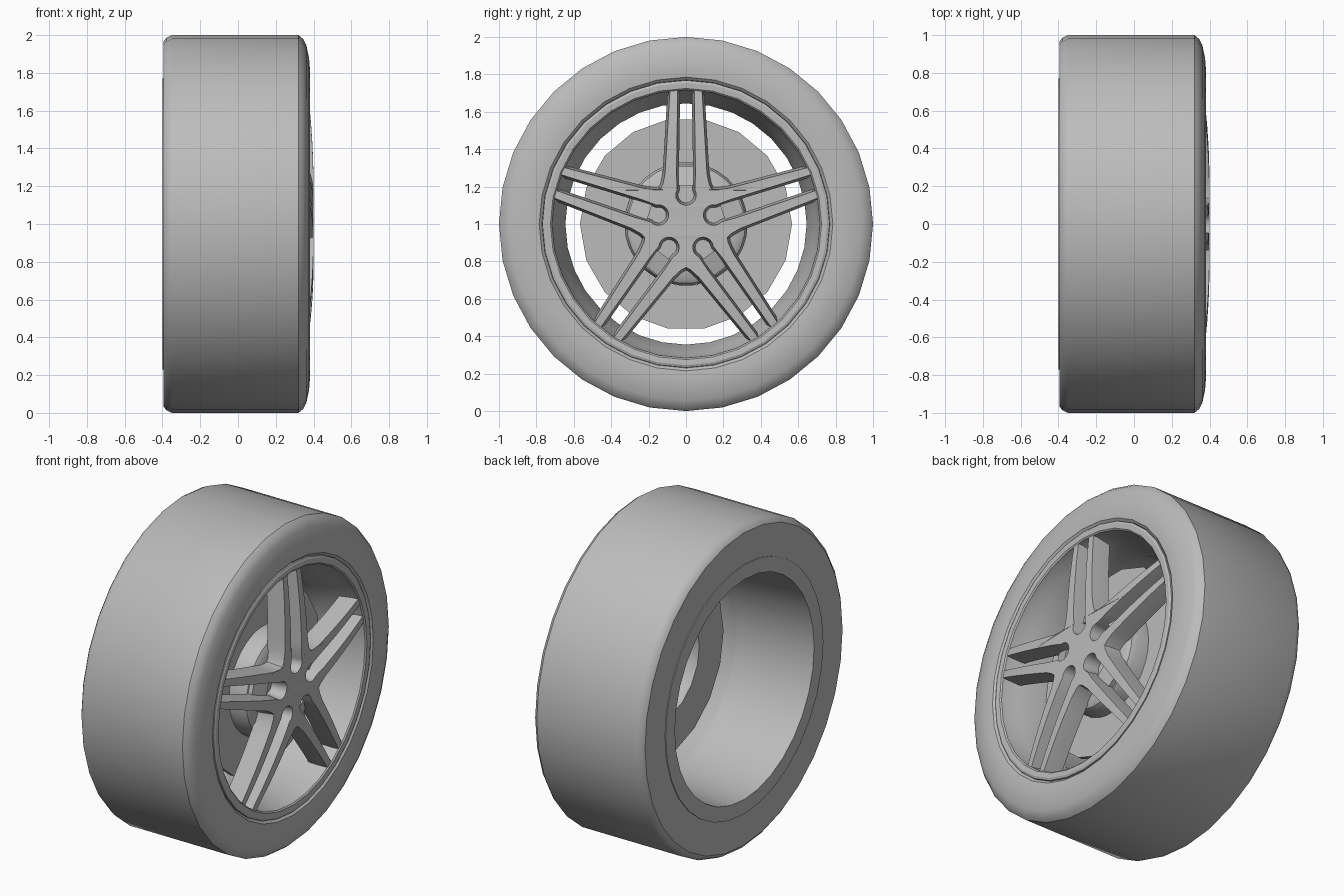
import bpy
import bmesh
import math
from mathutils import Matrix, Vector

cube = bpy.data.objects.get("Cube")
if cube:
    bpy.data.objects.remove(cube, do_unlink=True)

grey = bpy.data.materials.new("plain_grey")
grey.use_nodes = True
grey.diffuse_color = (0.5, 0.5, 0.5, 1)
grey.node_tree.nodes["Principled BSDF"].inputs["Base Color"].default_value = (0.5, 0.5, 0.5, 1)


def finish(name, mesh, angle=35):
    """Link a mesh as a named, smooth-shaded part."""
    obj = bpy.data.objects.new(name, mesh)
    bpy.context.collection.objects.link(obj)
    mesh.materials.clear()
    mesh.materials.append(grey)
    bpy.ops.object.select_all(action="DESELECT")
    obj.select_set(True)
    bpy.context.view_layer.objects.active = obj
    bpy.ops.object.shade_smooth_by_angle(angle=math.radians(angle))
    return obj


def lathe(name, profile, sides, turn=0.0, closed=True, angle=35):
    """Spin (x, radius) points around the wheel axle."""
    bm = bmesh.new()
    rings = []
    for x, r in profile:
        ring = []
        for i in range(sides):
            a = 2 * math.pi * (i + turn) / sides
            ring.append(bm.verts.new((x, r * math.sin(a), 1 + r * math.cos(a))))
        rings.append(ring)
    pairs = list(zip(rings, rings[1:]))
    if closed:
        pairs.append((rings[-1], rings[0]))
    for a, b in pairs:
        for i in range(sides):
            j = (i + 1) % sides
            bm.faces.new((a[i], a[j], b[j], b[i]))
    if not closed:
        bm.faces.new(rings[-1])
    bmesh.ops.recalc_face_normals(bm, faces=bm.faces)
    mesh = bpy.data.meshes.new(name)
    bm.to_mesh(mesh)
    bm.free()
    return finish(name, mesh, angle)


# Tyre with rounded front shoulder and chamfered back shoulder
lathe("tyre", [(-0.395, 0.76), (-0.395, 0.965), (-0.38, 0.985), (-0.35, 1.0),
               (0.32, 1.0), (0.345, 0.98), (0.362, 0.945), (0.376, 0.88),
               (0.38, 0.83), (0.376, 0.785), (0.362, 0.77), (0.30, 0.76)], 32)

# Rim: front lip, tapered dish, long barrel and back flange
lathe("rim", [(-0.40, 0.77), (-0.40, 0.68), (0.093, 0.645), (0.12, 0.645),
              (0.27, 0.69), (0.335, 0.712), (0.367, 0.717), (0.374, 0.725),
              (0.376, 0.755), (0.37, 0.768), (0.34, 0.77), (0.25, 0.735),
              (0.09, 0.67), (-0.36, 0.72), (-0.36, 0.77)], 32, angle=25)

# Brake disc ring and the hollow hub in front of it
lathe("brake_disc", [(0.14, 0.33), (0.14, 0.567), (0.17, 0.567), (0.17, 0.33)], 18, turn=0.5)
lathe("hub", [(0.14, 0.33), (0.25, 0.33), (0.28, 0.318), (0.297, 0.29),
              (0.302, 0.22)], 30, turn=0.5, closed=False)


def arm_outline():
    """Half of one forked arm, mirrored: (sideways, outward) points."""
    steps = [0.27, 0.35, 0.43, 0.51, 0.58, 0.65, 0.725]
    half = [(0.136, 0.188), (0.124, 0.212)]
    half += [(0.112 - 0.027 * (r - 0.27) / 0.455, r) for r in steps]
    half += [(0.051 - 0.007 * (r - 0.27) / 0.455, r) for r in reversed(steps)]
    for deg in range(30, -91, -20):
        t = math.radians(deg)
        half.append((0.055 * math.cos(t), 0.155 + 0.055 * math.sin(t)))
    mirrored = [(-u, r) for u, r in reversed(half[1:-1])]
    return half[:-1] + [(0, 0.1)] + mirrored


# Five forked spokes: one filled outline, given depth and drafted sides
outline = []
for k in range(5):
    turn = Matrix.Rotation(2 * math.pi * k / 5, 2)
    outline += [turn @ Vector(p) for p in arm_outline()]
curve = bpy.data.curves.new("spoke_outline", "CURVE")
curve.dimensions = "2D"
curve.fill_mode = "BOTH"
curve.extrude = 0.02
curve.bevel_depth = 0.013
curve.bevel_resolution = 0
spline = curve.splines.new("POLY")
spline.points.add(len(outline) - 1)
for point, p in zip(spline.points, outline):
    point.co = (p.x, p.y, 0, 1)
spline.use_cyclic_u = True
helper = bpy.data.objects.new("spoke_helper", curve)
bpy.context.collection.objects.link(helper)
graph = bpy.context.evaluated_depsgraph_get()
spokes = bpy.data.meshes.new_from_object(helper.evaluated_get(graph))
bpy.data.objects.remove(helper, do_unlink=True)

bm = bmesh.new()
bm.from_mesh(spokes)
bmesh.ops.remove_doubles(bm, verts=bm.verts, dist=0.0005)
for v in bm.verts:
    u, w, depth = v.co
    r = math.hypot(u, w)
    crown = 0.4 - 0.12 * (r - 0.2) ** 2
    if depth > 0.025:
        drop = 0.0
    elif depth > 0:
        drop = 0.1
    else:
        drop = 0.11
    v.co = (crown - drop, u, 1 + w)
bmesh.ops.recalc_face_normals(bm, faces=bm.faces)
bm.to_mesh(spokes)
bm.free()
finish("spokes", spokes, 30)

# Raised floor between each pair of spokes, ending at the bolt recess
for k in range(5):
    bm = bmesh.new()
    bmesh.ops.create_cube(bm, size=1)
    for v in bm.verts:
        out = 0.31 if v.co.z > 0 else 0.205
        top = 0.31 if v.co.z > 0 else 0.34
        v.co = (top if v.co.x > 0 else 0.27, v.co.y * 0.1, out)
    spin = Matrix.Translation((0, 0, 1)) @ Matrix.Rotation(2 * math.pi * k / 5, 4, "X")
    bmesh.ops.transform(bm, matrix=spin, verts=bm.verts)
    mesh = bpy.data.meshes.new("slot_floor")
    bm.to_mesh(mesh)
    bm.free()
    finish(f"slot_floor_{k + 1}", mesh)
